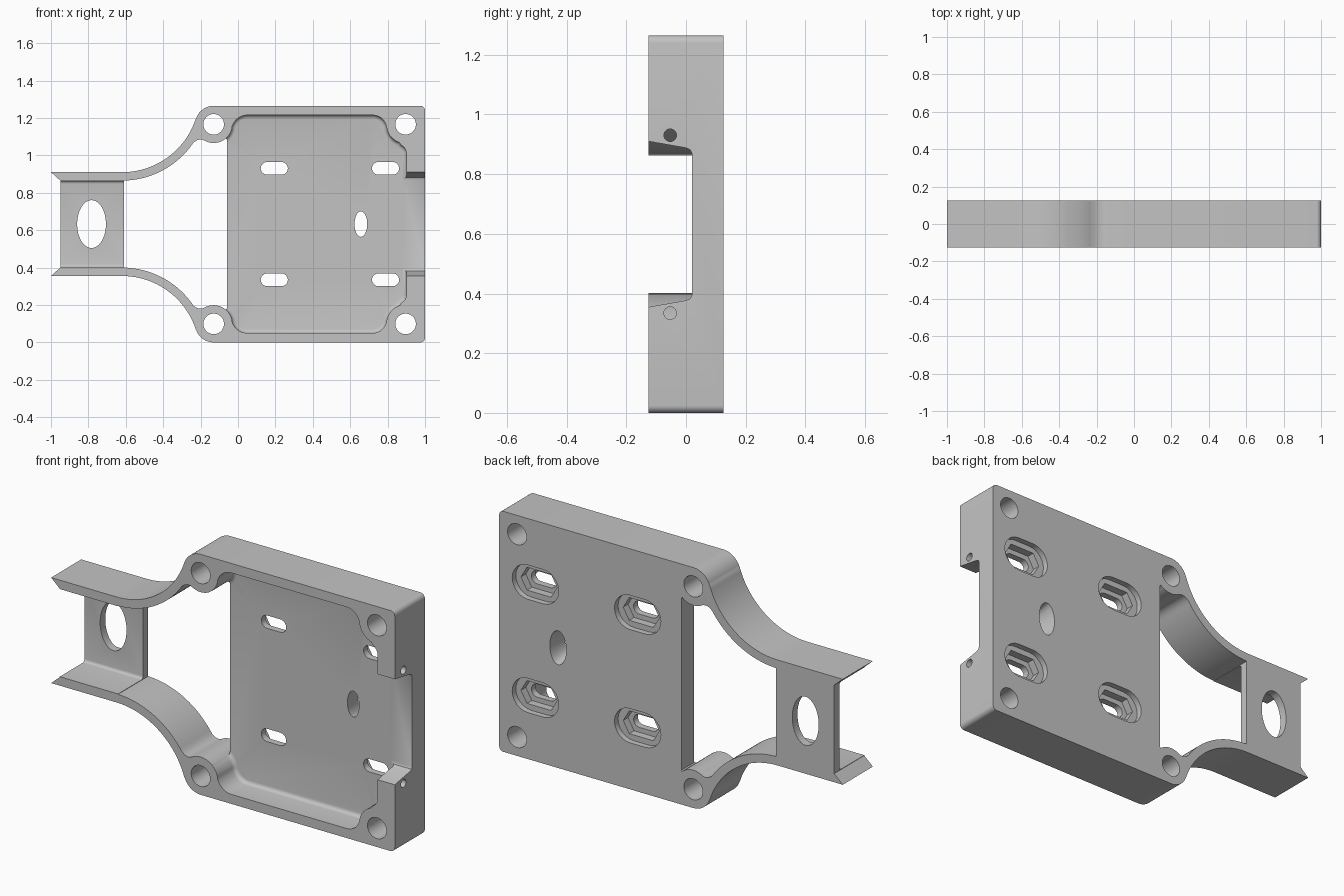
import bpy, bmesh, math
from mathutils import Vector

cube = bpy.data.objects.get("Cube")
if cube:
    bpy.data.objects.remove(cube, do_unlink=True)

MID = 0.6325   # height of the mirror plane


def arc(cx, cz, r, a0, a1, n=12, rz=None):
    rz = rz or r
    angles = [math.radians(a0 + (a1 - a0) * i / n) for i in range(n + 1)]
    return [(cx + r * math.cos(a), cz + rz * math.sin(a)) for a in angles]


def oval(cx, cz, rx, rz=None, n=48):
    return arc(cx, cz, rx, 0, 360, n, rz)[:-1]


def slot(cx, cz, width, height):
    r, d = height / 2, (width - height) / 2
    return arc(cx + d, cz, r, -90, 90) + arc(cx - d, cz, r, 90, 270)


def mirrored(half):
    """Close an upper contour with its reflection below the mid plane."""
    return half + [(x, 2 * MID - z) for x, z in reversed(half)]


def prism(name, pts, lo, hi, axis="y", round_end=0.0, far_pts=None):
    """Extrude a closed profile along an axis, optionally rounding its far rim."""
    bm = bmesh.new()

    def ring(points, t):
        return [bm.verts.new((a, t, b) if axis == "y" else (t, a, b)) for a, b in points]

    near, far = ring(pts, lo), ring(far_pts or pts, hi)
    bm.faces.new(near)
    end = bm.faces.new(list(reversed(far)))
    for i in range(len(near)):
        j = (i + 1) % len(near)
        bm.faces.new((near[j], near[i], far[i], far[j]))
    bmesh.ops.recalc_face_normals(bm, faces=bm.faces[:])
    if round_end:
        bmesh.ops.bevel(bm, geom=list(end.edges), offset=round_end, segments=4,
                        profile=0.5, affect="EDGES")
    mesh = bpy.data.meshes.new(name)
    bm.to_mesh(mesh)
    bm.free()
    obj = bpy.data.objects.new(name, mesh)
    bpy.context.scene.collection.objects.link(obj)
    return obj


# Outer silhouette: mitred arm tip, sweeping arm, boss, rounded far corner
BOSS_X, BOSS_Z, FAR_X = -0.13, 1.166, 0.896
ARM_X, ARM_Z, ARM_R = -0.62, 1.325, 0.415
outer = [(-0.95, 0.865), (-1.0, 0.91)]
outer += arc(ARM_X, ARM_Z, ARM_R, -90, -18, 24)
outer += arc(BOSS_X, BOSS_Z, 0.099, 161, 90, 12)
outer += arc(0.975, 1.24, 0.025, 90, 0, 6)
bracket = prism("mounting_bracket", mirrored(outer), -0.125, 0.125)

cutters = []


def cut(*args, **kw):
    cutters.append(prism("cutter", *args, **kw))


# Open window between the arms
window = arc(ARM_X, ARM_Z, ARM_R + 0.045, -88.8, -34, 24)
window += [(-0.222, 1.08), (-0.205, 1.085), (-0.19, 1.084)]
window += arc(BOSS_X, BOSS_Z, 0.1, -118, -50, 10)
window += [(-0.06, 1.085)]
cut(mirrored(window), -0.3, 0.3)

# Shallow recess in front of the end plate
cut(mirrored([(-1.1, 0.863), (-0.59, 0.863)]), -0.3, 0.082, round_end=0.015)

# Main tray pocket, flowing around the screw bosses
pocket = [(-0.12, 1.02)] + arc(BOSS_X, BOSS_Z, 0.1, -48, -14, 6)
pocket += arc(0.05, 1.13, 0.085, 165, 90, 10)
pocket += arc(0.72, 1.14, 0.075, 90, 10, 10)
pocket += arc(FAR_X, BOSS_Z, 0.103, 190, 252, 10)
pocket += arc(0.85, 1.01, 0.05, 65, 0, 8)
cut(mirrored(pocket), -0.3, 0.02, round_end=0.02)

# Tapered opening through the far rim
notch = [(-0.2, 0.923), (-0.125, 0.91), (0.0, 0.888), (0.014, 0.882), (0.02, 0.87)]
cut(mirrored(notch), 0.87, 1.1, axis="x")

# Oval holes in the end plate and the tray floor
cut(oval(-0.783, MID, 0.077, 0.128), -0.3, 0.3)
cut(oval(0.657, MID, 0.03, 0.062), -0.01, 0.14, far_pts=oval(0.657, MID, 0.05, 0.092))

for side in (-1, 1):
    # Corner screw holes and the pin holes beside the notch
    for x in (BOSS_X, FAR_X):
        cut(oval(x, MID + side * (BOSS_Z - MID), 0.055), -0.3, 0.3)
    cut(oval(-0.053, MID + side * 0.298, 0.021, n=24), 0.85, 1.1, axis="x")
    # Slots with a nut pocket and a washer recess on the back
    z = MID + side * 0.298
    for x in (0.194, 0.789):
        cut(slot(x, z, 0.145, 0.068), -0.01, 0.3)
        nut = [(x + sx * w, z + h) for sx, w, h in
               ((1, 0.105, 0), (1, 0.07, 0.06), (-1, 0.07, 0.06),
                (-1, 0.105, 0), (-1, 0.07, -0.06), (1, 0.07, -0.06))]
        cut(nut, 0.055, 0.3)
        cut(slot(x, z, 0.27, 0.18), 0.095, 0.3)

# Carve everything and bake the result
for cutter in cutters:
    cutter.hide_render = True
    mod = bracket.modifiers.new("carve", "BOOLEAN")
    mod.operation = "DIFFERENCE"
    mod.solver = "EXACT"
    mod.object = cutter
bpy.context.view_layer.update()
graph = bpy.context.evaluated_depsgraph_get()
baked = bpy.data.meshes.new_from_object(bracket.evaluated_get(graph))
bracket.modifiers.clear()
bracket.data = baked
for cutter in cutters:
    bpy.data.objects.remove(cutter, do_unlink=True)

# Single plain grey finish
grey = bpy.data.materials.new("plain_grey")
grey.use_nodes = True
colour = (0.55, 0.55, 0.55, 1.0)
grey.diffuse_color = colour
grey.node_tree.nodes["Principled BSDF"].inputs["Base Color"].default_value = colour
bracket.data.materials.clear()
bracket.data.materials.append(grey)

bpy.ops.object.select_all(action="DESELECT")
bracket.select_set(True)
bpy.context.view_layer.objects.active = bracket
bpy.ops.object.shade_smooth_by_angle(angle=math.radians(30))
